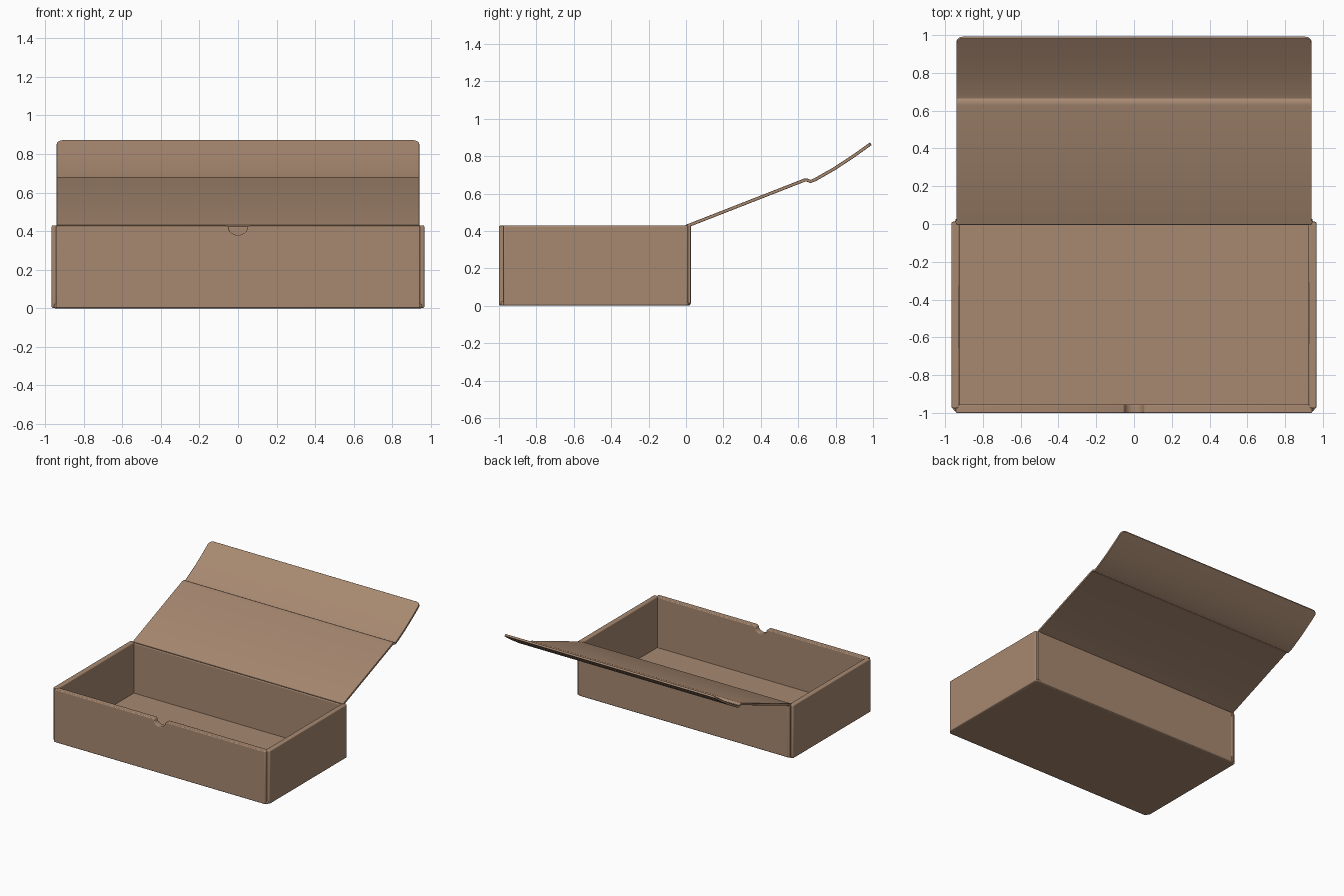
import bpy, bmesh, math
from mathutils import Vector

cube = bpy.data.objects.get("Cube")
if cube:
    bpy.data.objects.remove(cube, do_unlink=True)

card = bpy.data.materials.new("tan_cardboard")
card.use_nodes = True
colour = (0.39, 0.25, 0.165, 1)
card.diffuse_color = colour
card.node_tree.nodes["Principled BSDF"].inputs["Base Color"].default_value = colour
card.node_tree.nodes["Principled BSDF"].inputs["Roughness"].default_value = 0.8


def finish(name, bm, bevel):
    """Turn a bmesh into a softly bevelled cardboard part."""
    bmesh.ops.recalc_face_normals(bm, faces=bm.faces)
    mesh = bpy.data.meshes.new(name)
    bm.to_mesh(mesh)
    bm.free()
    mesh.materials.append(card)
    obj = bpy.data.objects.new(name, mesh)
    bpy.context.collection.objects.link(obj)
    mod = obj.modifiers.new("soft_edges", 'BEVEL')
    mod.width = bevel
    mod.segments = 3
    mod.limit_method = 'ANGLE'
    mod.angle_limit = math.radians(40)
    bpy.ops.object.select_all(action='DESELECT')
    obj.select_set(True)
    bpy.context.view_layer.objects.active = obj
    bpy.ops.object.shade_smooth_by_angle(angle=math.radians(35))
    return obj


def extruded(points, offset):
    """Extrude a closed outline along an offset."""
    bm = bmesh.new()
    face = bm.faces.new([bm.verts.new(p) for p in points])
    out = bmesh.ops.extrude_face_region(bm, geom=[face])
    moved = [g for g in out["geom"] if isinstance(g, bmesh.types.BMVert)]
    bmesh.ops.translate(bm, verts=moved, vec=offset)
    return bm


def panel(name, x, y, z, bevel=0.008):
    outline = [(x[0], y[0], z[0]), (x[1], y[0], z[0]),
               (x[1], y[1], z[0]), (x[0], y[1], z[0])]
    return finish(name, extruded(outline, (0, 0, z[1] - z[0])), bevel)


# Tray: floor, back wall and thick folded side walls
panel("floor", (-0.955, 0.955), (-0.99, 0.015), (0, 0.022))
panel("back_wall", (-0.942, 0.942), (-0.006, 0.024), (0.002, 0.426))
for side, s in (("right", -1), ("left", 1)):
    panel(side + "_wall", sorted((s * 0.925, s * 0.966)), (-0.976, 0.012), (0.001, 0.43))
    panel(side + "_hinge_tab", sorted((s * 0.922, s * 0.946)), (0, 0.026), (0.01, 0.43), 0.005)

# Front wall with the rounded thumb notch
TOP, R, LIP = 0.428, 0.048, 0.012
notch = [(R + LIP, TOP), (R + LIP * 0.3, TOP - LIP * 0.4)]
for i in range(13):
    a = math.pi * i / 12
    notch.append((R * math.cos(a), TOP - LIP - (R - LIP) * math.sin(a)))
notch += [(-x, z) for x, z in reversed(notch[:2])]
outline = [(-0.944, 0.002), (0.944, 0.002), (0.944, TOP)] + notch + [(-0.944, TOP)]
finish("front_wall", extruded([(x, -1, z) for x, z in outline], (0, 0.045, 0)), 0.006)

# Open lid: a creased strip with a gently curled front flap
path = [Vector(p) for p in ((0, 0.424), (0.632, 0.671), (0.648, 0.672),
                            (0.664, 0.664), (0.69, 0.674), (0.79, 0.731),
                            (0.89, 0.796), (0.988, 0.866))]
HALF = 0.0085
upper, lower = [], []
for i, p in enumerate(path):
    d = (path[min(i + 1, len(path) - 1)] - path[max(i - 1, 0)]).normalized()
    n = Vector((-d.y, d.x)) * HALF
    upper.append(p + n)
    lower.append(p - n)
profile = upper + lower[::-1]
bm = extruded([(-0.94, p.x, p.y) for p in profile], (1.88, 0, 0))

# Round the two free corners of the lid
corners = [e for e in bm.edges
           if all(v.co.y > 0.97 for v in e.verts)
           and abs(e.verts[0].co.x - e.verts[1].co.x) < 0.01]
bmesh.ops.bevel(bm, geom=corners, offset=0.035, segments=6, profile=0.5, affect='EDGES')
finish("lid", bm, 0.003)
